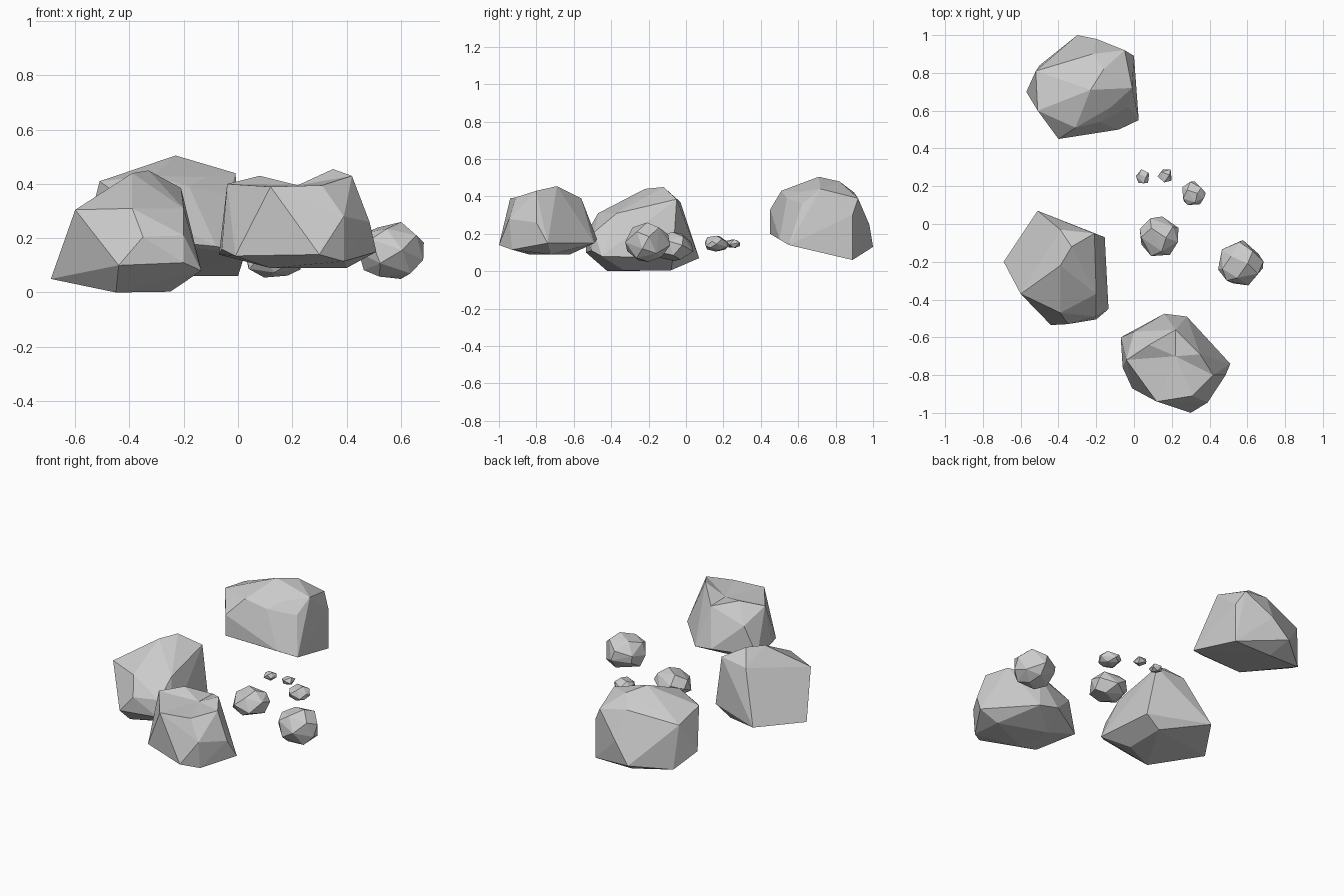
import bpy, bmesh, math, random
from mathutils import Vector

if "Cube" in bpy.data.objects:
    bpy.data.objects.remove(bpy.data.objects["Cube"])


def finish(name, bm):
    bmesh.ops.dissolve_limit(bm, angle_limit=math.radians(3), verts=bm.verts, edges=bm.edges)
    bmesh.ops.recalc_face_normals(bm, faces=bm.faces)
    me = bpy.data.meshes.new(name)
    bm.to_mesh(me)
    bm.free()
    ob = bpy.data.objects.new(name, me)
    bpy.context.collection.objects.link(ob)


def hull(points):
    bm = bmesh.new()
    for p in points:
        bm.verts.new(p)
    bmesh.ops.convex_hull(bm, input=bm.verts)
    loose = [v for v in bm.verts if not v.link_faces]
    bmesh.ops.delete(bm, geom=loose, context='VERTS')
    return bm


def boulder(name, corners, rim=(), dent=None):
    """Faceted hull; faces lying inside the rim are pushed down to the dent point."""
    bm = hull(list(rim) + list(corners))
    if dent:
        ring = [Vector(p) for p in rim]
        on_rim = lambda v: any((v.co - p).length < 1e-4 for p in ring)
        top = [f for f in bm.faces if all(on_rim(v) for v in f.verts)]
        bmesh.ops.delete(bm, geom=top, context='FACES')
        tip = bm.verts.new(dent)
        for e in [e for e in bm.edges if e.is_boundary]:
            bm.faces.new((*e.verts, tip))
    finish(name, bm)


def pebble(name, lo, hi, seed, count=18):
    """Small jittered rounded stone fitted to a bounding box."""
    rng = random.Random(seed)
    pts = []
    for i in range(count):
        z = 1 - 2 * (i + 0.5) / count
        a = i * 2.39996 + rng.uniform(-0.3, 0.3)
        r = math.sqrt(1 - z * z)
        pts.append([r * math.cos(a), r * math.sin(a), z + rng.uniform(-0.1, 0.1)])
    for k in range(3):
        a, b = min(p[k] for p in pts), max(p[k] for p in pts)
        for p in pts:
            p[k] = lo[k] + (p[k] - a) / (b - a) * (hi[k] - lo[k])
    finish(name, hull(pts))


# Back boulder
boulder("back_boulder", [
    (-.23, .71, .505), (-.16, .82, .48), (-.22, .90, .42), (-.01, .72, .44),
    (-.03, .62, .36), (-.12, .62, .425), (-.18, .54, .39), (-.31, .51, .43),
    (-.51, .60, .41), (-.52, .81, .37), (-.40, .45, .33), (-.40, .45, .20),
    (-.08, .50, .17), (.025, .55, .14), (0, .89, .06), (-.05, .92, .39),
    (0, .89, .30), (-.20, .98, .25), (-.30, 1.0, .13), (-.50, .84, .10),
    (-.57, .70, .18), (-.25, .89, .06)])

# Left boulder
boulder("left_boulder", [
    (-.69, -.20, .05), (-.51, .07, .07), (-.60, -.37, .305), (-.39, -.22, .44),
    (-.33, -.12, .45), (-.39, -.03, .37), (-.21, -.05, .385), (-.39, -.47, .31),
    (-.20, -.37, .31), (-.35, -.53, .205), (-.20, -.49, .21), (-.44, -.535, .10),
    (-.20, -.505, .11), (-.135, -.45, .08), (-.155, -.07, .07), (-.45, -.42, 0),
    (-.25, -.33, .003), (-.25, -.08, .005)])

# Front boulder with a shallow dent in its top
boulder("front_boulder", [
    (.39, -.945, .28), (.30, -1.0, .14), (-.01, -.87, .135), (.485, -.80, .26),
    (.51, -.74, .15), (.28, -.49, .15), (.16, -.475, .17), (-.07, -.60, .14),
    (0, -.57, .32), (.12, -.62, .09), (.40, -.72, .09), (.12, -.84, .09),
    (.39, -.93, .115), (-.06, -.76, .16)],
    rim=[(.35, -.69, .455), (.42, -.80, .43), (.31, -.91, .395), (.12, -.94, .39),
         (-.04, -.72, .40), (.08, -.64, .43), (.22, -.56, .39)],
    dent=(.22, -.70, .395))

# Scattered pebbles
pebble("middle_pebble", (.03, -.17, .055), (.235, .04, .21), 3)
pebble("right_pebble", (.445, -.325, .05), (.685, -.085, .26), 12, 22)
pebble("inner_pebble", (.255, .10, .105), (.38, .225, .19), 5)
pebble("tiny_pebble_a", (.125, .22, .125), (.2, .29, .17), 6, 9)
pebble("tiny_pebble_b", (.01, .215, .125), (.08, .29, .17), 7, 12)
